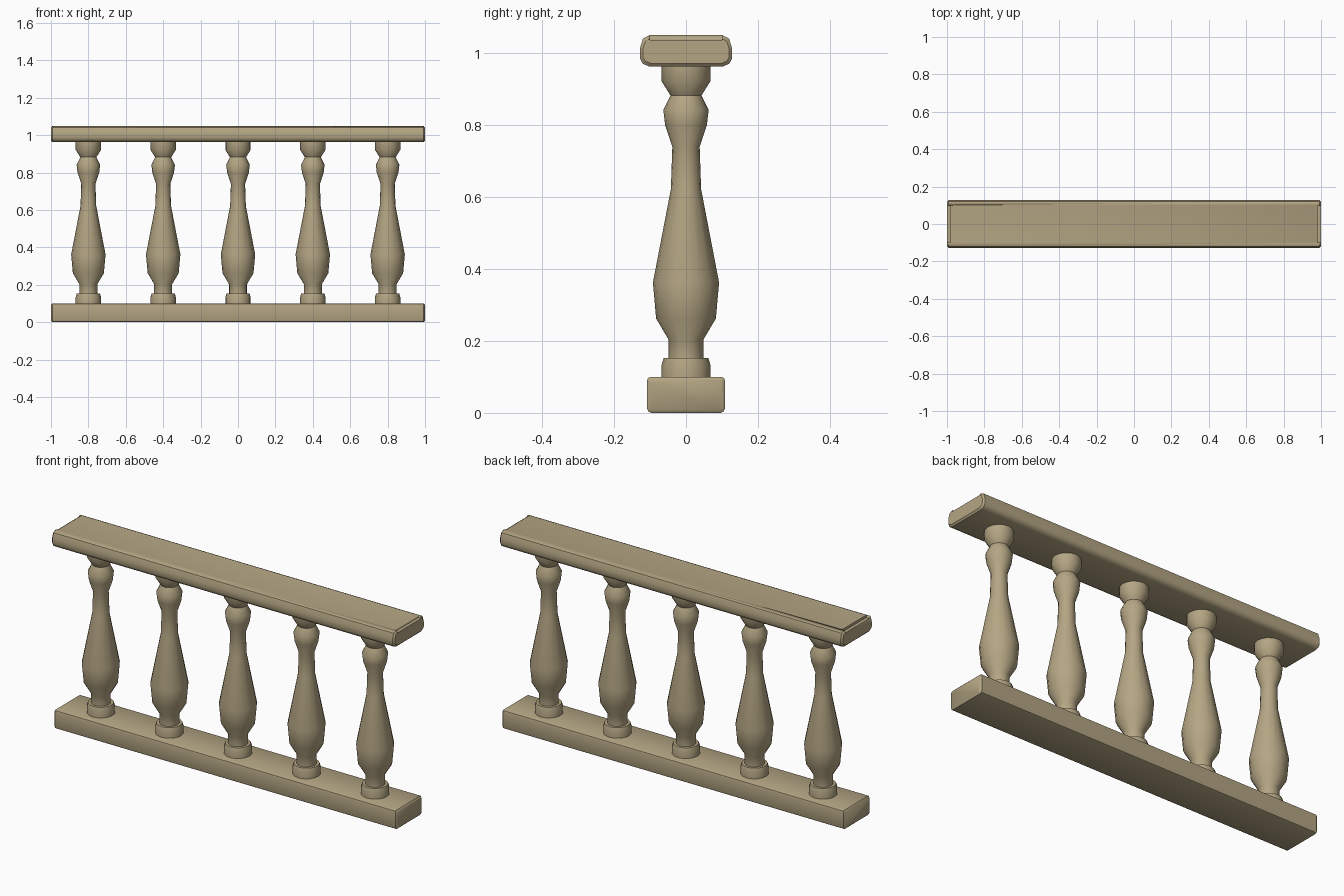
import bpy, bmesh, math

if "Cube" in bpy.data.objects:
    bpy.data.objects.remove(bpy.data.objects["Cube"], do_unlink=True)

stone = bpy.data.materials.new("sandstone")
stone.use_nodes = True
colour = (0.46, 0.38, 0.23, 1)
stone.diffuse_color = colour
stone.node_tree.nodes["Principled BSDF"].inputs["Base Color"].default_value = colour


def make_object(name, bm, angle):
    bmesh.ops.recalc_face_normals(bm, faces=bm.faces)
    mesh = bpy.data.meshes.new(name)
    bm.to_mesh(mesh)
    bm.free()
    mesh.materials.append(stone)
    obj = bpy.data.objects.new(name, mesh)
    bpy.context.collection.objects.link(obj)
    bpy.ops.object.select_all(action='DESELECT')
    obj.select_set(True)
    bpy.context.view_layer.objects.active = obj
    bpy.ops.object.shade_smooth_by_angle(angle=math.radians(angle))
    return obj


def loft(rings):
    """Bridge closed rings of points and cap both ends."""
    bm = bmesh.new()
    loops = [[bm.verts.new(p) for p in ring] for ring in rings]
    n = len(loops[0])
    for a, b in zip(loops, loops[1:]):
        for i in range(n):
            j = (i + 1) % n
            bm.faces.new((a[i], a[j], b[j], b[i]))
    bm.faces.new(loops[0])
    bm.faces.new(loops[-1])
    return bm


def rail(name, half_section, end_inset):
    """Sweep a mirrored cross-section along x, with softened ends."""
    section = half_section + [(-y, z) for y, z in reversed(half_section)]
    mid = (half_section[0][1] + half_section[-1][1]) / 2
    half_w = max(y for y, z in half_section)
    half_h = abs(half_section[0][1] - mid)
    rings = []
    for x, inset in ((-1, end_inset), (end_inset - 1, 0),
                     (1 - end_inset, 0), (1, end_inset)):
        sy, sz = 1 - inset / half_w, 1 - inset / half_h
        rings.append([(x, y * sy, mid + (z - mid) * sz) for y, z in section])
    return make_object(name, loft(rings), 40)


# Bottom rail
rail("bottom_rail", [(0.1, 0.1), (0.106, 0.097), (0.108, 0.09),
                     (0.108, 0.012), (0.105, 0.004), (0.097, 0)], 0.007)

# Handrail with a shallow notch at the top of each end
handrail = rail("handrail", [(0.1, 1.05), (0.12, 1.04), (0.128, 1.013),
                             (0.128, 0.985), (0.121, 0.971), (0.103, 0.963)], 0.008)
for side in (-1, 1):
    bm = bmesh.new()
    bmesh.ops.create_cube(bm, size=1)
    for v in bm.verts:
        v.co = (side + v.co.x * 0.036, v.co.y * 0.2, 1.057 + v.co.z * 0.04)
    cutter = make_object("notch_cutter", bm, 30)
    cutter.hide_render = True
    cutter.hide_viewport = True
    cut = handrail.modifiers.new("notch", 'BOOLEAN')
    cut.operation = 'DIFFERENCE'
    cut.solver = 'EXACT'
    cut.object = cutter

# Balusters turned from one profile of (radius, height)
profile = [(0.068, 0.095), (0.068, 0.133), (0.062, 0.153), (0.048, 0.153),
           (0.048, 0.203), (0.083, 0.262), (0.092, 0.362), (0.042, 0.622),
           (0.038, 0.74), (0.058, 0.8), (0.063, 0.842), (0.043, 0.882),
           (0.068, 0.922), (0.068, 0.968)]
SIDES = 16
for k in range(5):
    cx = 0.4 * (k - 2)
    rings = [[(cx + r * math.cos(math.tau * i / SIDES),
               r * math.sin(math.tau * i / SIDES), z) for i in range(SIDES)]
             for r, z in profile]
    make_object(f"baluster_{k + 1}", loft(rings), 40)
